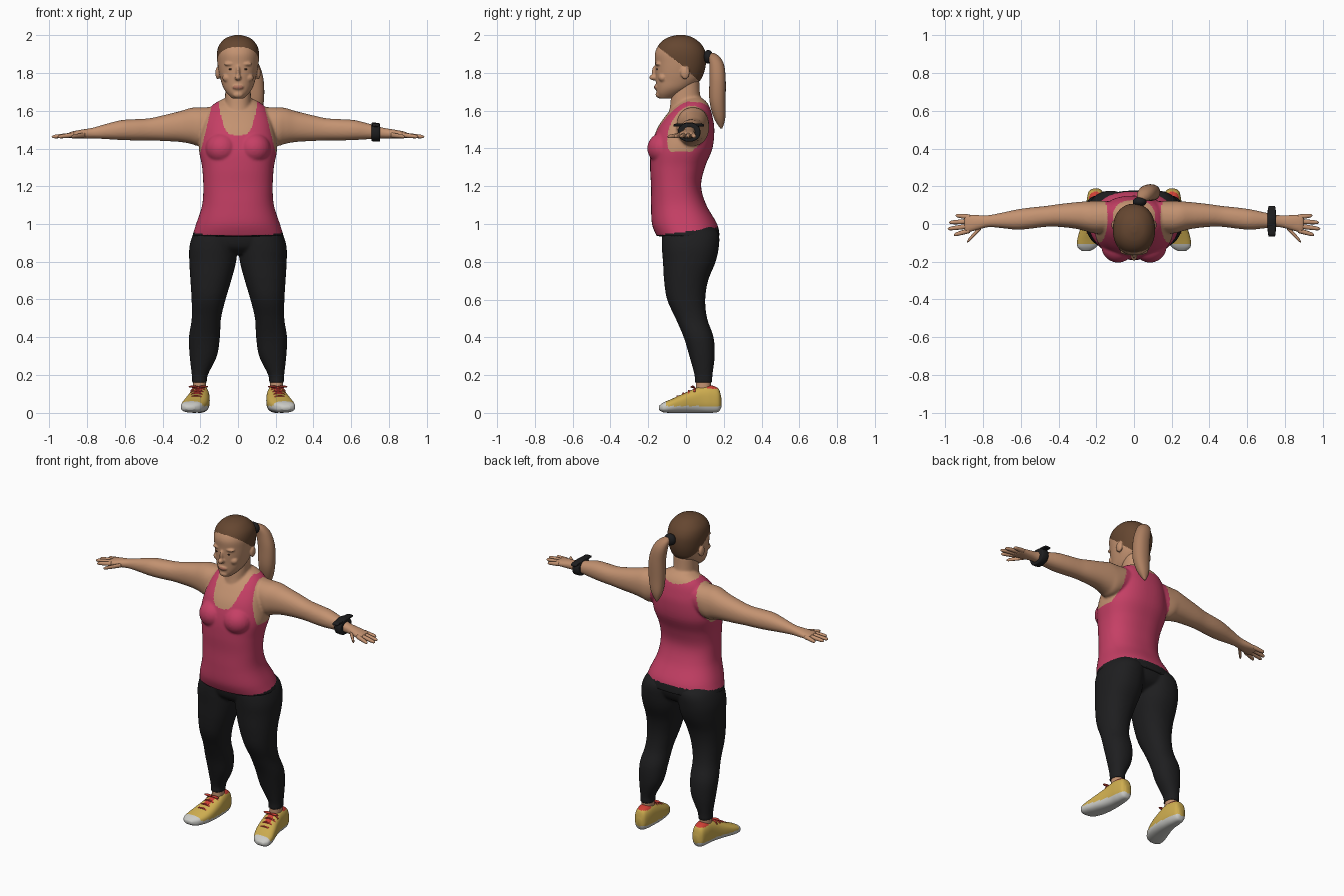
import bpy, bmesh, math
from mathutils import Matrix, Vector

cube = bpy.data.objects.get("Cube")
if cube:
    bpy.data.objects.remove(cube, do_unlink=True)


def material(name, r, g, b):
    m = bpy.data.materials.new(name)
    m.use_nodes = True
    m.diffuse_color = (r, g, b, 1)
    bsdf = next(n for n in m.node_tree.nodes if n.type == 'BSDF_PRINCIPLED')
    bsdf.inputs["Base Color"].default_value = (r, g, b, 1)
    bsdf.inputs["Roughness"].default_value = 0.8
    return m


skin = material("skin", .55, .29, .165)
hair = material("brown hair", .13, .062, .03)
tail = material("light brown hair", .42, .215, .12)
pink = material("pink cloth", .56, .05, .13)
black = material("black cloth", .013, .013, .014)
yellow = material("yellow shoe", .62, .42, .08)
white = material("white rubber", .6, .6, .57)
red = material("red lace", .62, .05, .035)
lip = material("lip", .42, .17, .11)
dark = material("dark eye", .05, .025, .015)


def spline(rows, steps):
    """Catmull-Rom interpolation of section rows."""
    out = []
    for i in range(len(rows) - 1):
        p = [rows[max(i - 1, 0)], rows[i], rows[i + 1], rows[min(i + 2, len(rows) - 1)]]
        for k in range(steps):
            t = k / steps
            out.append([b + t / 2 * (c - a + t * (2*a - 5*b + 4*c - d + t * (3*(b - c) + d - a)))
                        for a, b, c, d in zip(*p)])
    return out + [list(rows[-1])]


def loft(bm, axis, rows, side=1, power=2.2, seg=40, steps=5):
    """Skin rounded sections (position, min/max of first and second cross axis)."""
    rings = []
    for t, a0, a1, b0, b1 in spline(rows, steps):
        ring = []
        for k in range(seg):
            c, s = math.cos(math.tau * k / seg), math.sin(math.tau * k / seg)
            a = (a0 + a1) / 2 + (a1 - a0) / 2 * math.copysign(abs(c) ** (2 / power), c)
            b = (b0 + b1) / 2 + (b1 - b0) / 2 * math.copysign(abs(s) ** (2 / power), s)
            x, y, z = {'x': (t, a, b), 'y': (a, t, b), 'z': (a, b, t)}[axis]
            ring.append(bm.verts.new((x * side, y, z)))
        rings.append(ring)
    for r, q in zip(rings, rings[1:]):
        for k in range(seg):
            n = (k + 1) % seg
            bm.faces.new((r[k], r[n], q[n], q[k]))
    bm.faces.new(rings[0])
    bm.faces.new(rings[-1])


def ball(bm, pos, size):
    bmesh.ops.create_uvsphere(bm, u_segments=24, v_segments=16, radius=1,
                              matrix=Matrix.Translation(pos) @ Matrix.Diagonal((*size, 1)))


def finish(bm, name, mats, rule=None, voxel=0, smooth=4):
    """Make the object; a voxel size fuses overlapping shells into one surface."""
    bmesh.ops.recalc_face_normals(bm, faces=bm.faces)
    mesh = bpy.data.meshes.new(name)
    bm.to_mesh(mesh)
    bm.free()
    ob = bpy.data.objects.new(name, mesh)
    bpy.context.collection.objects.link(ob)
    if voxel:
        mod = ob.modifiers.new("fuse", 'REMESH')
        mod.mode, mod.voxel_size = 'VOXEL', voxel
        mod = ob.modifiers.new("soften", 'SMOOTH')
        mod.factor, mod.iterations = .5, smooth
        fused = bpy.data.meshes.new_from_object(ob.evaluated_get(bpy.context.evaluated_depsgraph_get()))
        ob.modifiers.clear()
        ob.data = fused
        bpy.data.meshes.remove(mesh)
        fused.name = name
    ob.data.materials.clear()
    for m in mats:
        ob.data.materials.append(m)
    for p in ob.data.polygons:
        p.use_smooth = True
        p.material_index = rule(*p.center) if rule else 0
    return ob


# Torso, neck and arms
bm = bmesh.new()
torso = [(.935, .243, -.155, .178), (1, .222, -.18, .165), (1.1, .19, -.185, .108),
         (1.2, .184, -.185, .08), (1.3, .19, -.19, .1), (1.4, .207, -.185, .14),
         (1.5, .195, -.155, .15), (1.57, .175, -.11, .14), (1.62, .145, -.065, .125),
         (1.65, .105, -.03, .105), (1.67, .06, -.01, .08)]
loft(bm, 'z', [(z, -w, w, f, b) for z, w, f, b in torso], power=2.35, seg=64)
loft(bm, 'z', [(1.54, -.085, .085, -.1, .1), (1.62, -.072, .072, -.085, .09),
               (1.68, -.068, .068, -.078, .075), (1.76, -.068, .068, -.06, .07)])
arm = [(.1, -.04, .12, 1.46, 1.62), (.2, -.05, .122, 1.415, 1.618), (.25, -.04, .12, 1.425, 1.615),
       (.31, -.025, .115, 1.435, 1.597), (.4, -.015, .105, 1.44, 1.575), (.47, -.015, .095, 1.443, 1.56),
       (.55, -.025, .087, 1.443, 1.555), (.62, -.03, .077, 1.445, 1.55), (.7, -.022, .06, 1.45, 1.53),
       (.77, -.017, .047, 1.453, 1.51), (.83, -.032, .048, 1.452, 1.5), (.88, -.045, .05, 1.454, 1.49),
       (.9, -.04, .048, 1.458, 1.483)]
for s in (1, -1):
    loft(bm, 'x', arm, s)
    ball(bm, (.085 * s, -.118, 1.4), (.088, .087, .085))


def tank(x, y, z):
    ax = abs(x)
    if z < .94 + .13 * (y + .15):
        return 2
    armhole = z > 1.385 and ax > .137 + .24 * max(1.635 - z, 0)
    if y < .02:
        neckline = ax < .105 and z > 1.47 + .19 * (ax / .105) ** 4
    else:
        neckline = z > 1.615 + 2.5 * ax * ax
    return 0 if armhole or neckline or z > 1.665 else 1


finish(bm, "upper_body", [skin, pink, black], tank, voxel=.007)

# Fingers: base y, tip x, tip y
for s, side in ((1, "left"), (-1, "right")):
    for name, bx, by, tx, ty in (("thumb", .81, -.015, .885, -.095), ("index", .87, -.034, .955, -.058),
                                 ("middle", .87, -.01, .987, -.026), ("ring", .87, .014, .98, .008),
                                 ("little", .87, .037, .945, .045)):
        bm = bmesh.new()
        rows = []
        for f, r in ((0, .013), (.4, .012), (.8, .01), (.94, .007), (1, .001)):
            y, z = by + (ty - by) * f, 1.472 - .01 * f
            rows.append((bx + (tx - bx) * f, y - r * 1.05, y + r * 1.05, z - r, z + r))
        loft(bm, 'x', rows, s, seg=14, steps=4)
        finish(bm, f"{side}_{name}_finger", [skin])

# Leggings
bm = bmesh.new()
loft(bm, 'z', [(.84, -.1, .1, -.07, .08), (.88, -.21, .21, -.115, .145), (.95, -.234, .234, -.13, .168),
               (1, -.2, .2, -.12, .14)], seg=56)
leg = [(.16, .163, .245, .045, .14), (.2, .16, .245, .045, .14), (.3, .112, .256, .018, .152),
       (.4, .096, .26, -.012, .146), (.5, .09, .245, -.055, .112), (.6, .066, .246, -.1, .102),
       (.7, .036, .252, -.116, .117), (.8, .01, .258, -.122, .157), (.88, .003, .257, -.128, .174),
       (.95, 0, .236, -.125, .172), (1, 0, .2, -.1, .13)]
for s in (1, -1):
    loft(bm, 'z', leg, s)
finish(bm, "leggings", [black], voxel=.008, smooth=3)

# Head with face features and hair colour
bm = bmesh.new()
skull = [(1.665, .03, -.143, -.07), (1.69, .056, -.155, -.02), (1.72, .077, -.158, .03),
         (1.76, .091, -.16, .075), (1.8, .101, -.162, .095), (1.85, .109, -.163, .106),
         (1.9, .112, -.165, .106), (1.94, .104, -.15, .09), (1.97, .083, -.125, .062),
         (1.99, .055, -.09, .03), (2.001, .014, -.045, -.01)]
loft(bm, 'z', [(z, -w, w, f, b) for z, w, f, b in skull], power=2.15, seg=48)
ball(bm, (0, -.17, 1.776), (.017, .025, .016))
ball(bm, (0, -.163, 1.805), (.011, .018, .035))
ball(bm, (0, -.155, 1.725), (.03, .015, .014))
ball(bm, (0, -.143, 1.685), (.028, .018, .018))
for s in (1, -1):
    ball(bm, (.107 * s, -.005, 1.8), (.013, .024, .034))
    ball(bm, (.04 * s, -.144, 1.848), (.034, .018, .012))
    ball(bm, (.055 * s, -.122, 1.775), (.028, .024, .024))


def hairline(x, y, z):
    if abs(x) > .103 and z < 1.835 and y < .025:
        return 0
    limit = 1.84 - .75 * (y + .02) if y < -.02 else 1.84 - .95 * (y + .02)
    if z > limit:
        return 1
    return 2 if abs(x) < .024 and y < -.15 and 1.716 < z < 1.734 else 0


finish(bm, "head", [skin, hair, lip], hairline, voxel=.005, smooth=3)

# Eyes
for s, side in ((1, "left"), (-1, "right")):
    bm = bmesh.new()
    ball(bm, (.037 * s, -.153, 1.82), (.013, .004, .0045))
    finish(bm, f"{side}_eye", [dark])

# Ponytail and hair band
bm = bmesh.new()
loft(bm, 'z', [(z, x - r, x + r, y - r * .85, y + r * .85) for z, x, y, r in (
    (1.505, .075, .187, .006), (1.56, .08, .178, .035), (1.65, .087, .167, .05), (1.76, .085, .167, .051),
    (1.84, .068, .163, .046), (1.885, .05, .15, .034), (1.905, .04, .138, .012))])
finish(bm, "ponytail", [tail])
bm = bmesh.new()
ball(bm, (.03, .118, 1.885), (.036, .026, .036))
finish(bm, "hair_band", [black])

# Wrist watch
bm = bmesh.new()
loft(bm, 'x', [(.707, -.035, .07, 1.445, 1.532), (.712, -.042, .076, 1.438, 1.538),
               (.748, -.042, .076, 1.436, 1.534), (.753, -.035, .07, 1.443, 1.527)], steps=2)
loft(bm, 'y', [(-.065, .715, .745, 1.515, 1.523), (-.05, .71, .75, 1.517, 1.532),
               (.08, .71, .75, 1.517, 1.532), (.095, .715, .745, 1.515, 1.523)], power=4, steps=2)
finish(bm, "watch", [black])

# Ankles, shoes and laces
shoe = [(.187, .185, .218, .03, .08), (.172, .167, .24, .006, .128), (.13, .156, .25, 0, .146),
        (.08, .151, .256, 0, .142), (.03, .15, .267, 0, .122), (-.03, .156, .286, 0, .095),
        (-.08, .172, .3, 0, .072), (-.12, .197, .3, .003, .055), (-.142, .23, .277, .015, .038)]


def shoe_colour(x, y, z):
    if z < .036 or y < -.105:
        return 1
    tongue = abs(abs(x) - .212 + .1 * y) < .02 and -.02 < y < .06 and z > .09
    return 2 if tongue or (z > .128 and y > .11) else 0


for s, side in ((1, "left"), (-1, "right")):
    bm = bmesh.new()
    loft(bm, 'z', [(.06, .168, .24, .05, .14), (.12, .17, .238, .052, .132), (.175, .17, .238, .053, .132)], s)
    finish(bm, f"{side}_ankle", [skin])
    bm = bmesh.new()
    loft(bm, 'y', shoe, s, power=2.6, seg=56, steps=8)
    finish(bm, f"{side}_shoe", [yellow, white, red], shoe_colour)
    bm = bmesh.new()
    for k in range(4):
        y, z, x = .045 - .03 * k, .133 - .0145 * k, .21 + .004 * k
        loft(bm, 'x', [(x + d, y - .005, y + .005, z - h - .005, z - h + .005)
                       for d, h in ((-.042, .02), (-.02, .003), (.02, .003), (.042, .02))], s, seg=10, steps=3)
    for d in (-1, 1):
        ball(bm, ((.21 + .026 * d) * s, .035, .138), (.026, .011, .006))
    finish(bm, f"{side}_laces", [red])
